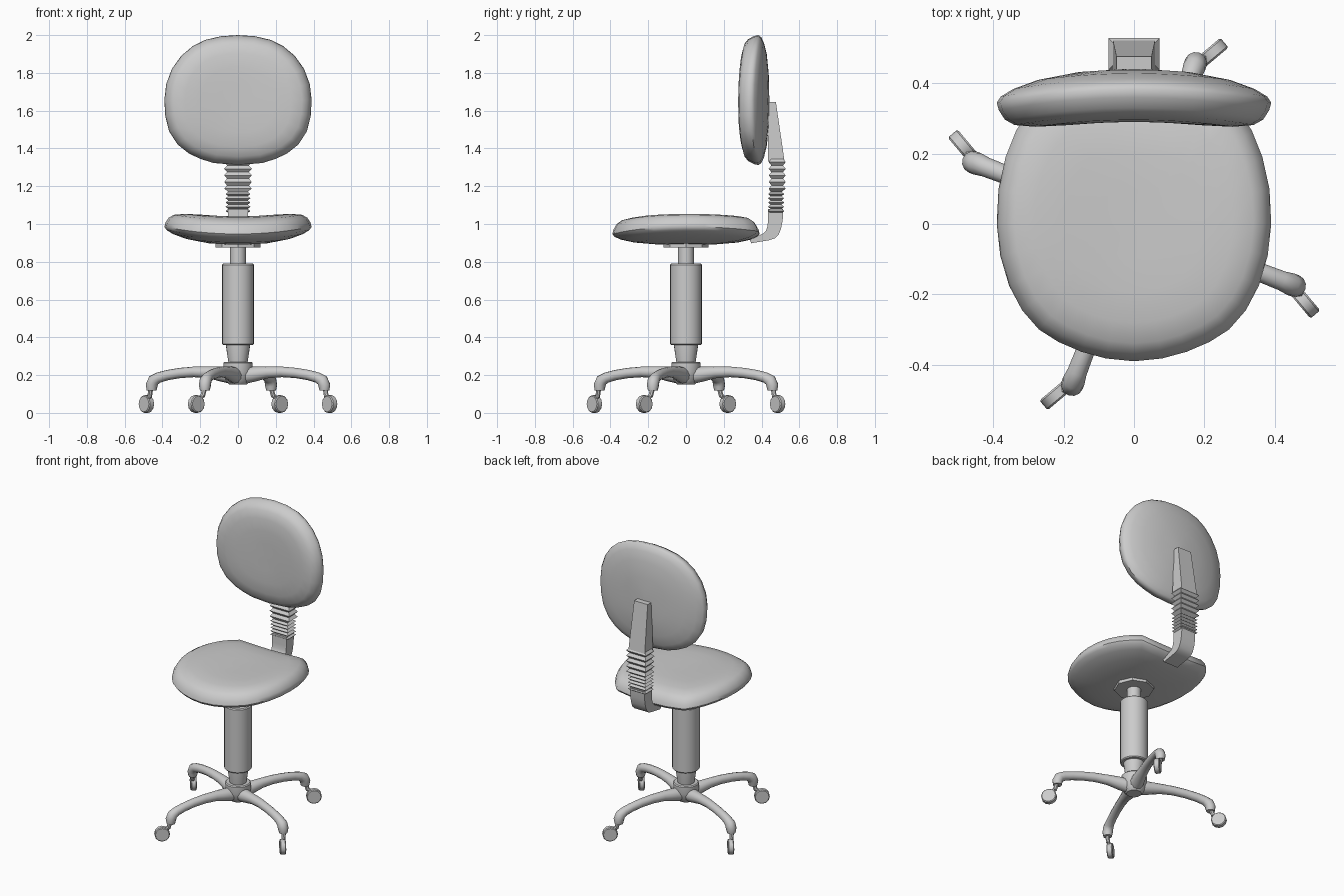
import bpy, bmesh
from math import sin, cos, radians, tau
from mathutils import Vector, Matrix

if "Cube" in bpy.data.objects:
    bpy.data.objects.remove(bpy.data.objects["Cube"])


def loft(name, rings, angle=40):
    """Skin closed rings of points and cap both ends."""
    bm = bmesh.new()
    vs = [[bm.verts.new(p) for p in r] for r in rings]
    n = len(vs[0])
    for a, b in zip(vs, vs[1:]):
        for i in range(n):
            j = (i + 1) % n
            bm.faces.new((a[i], a[j], b[j], b[i]))
    bm.faces.new(vs[0])
    bm.faces.new(vs[-1])
    bmesh.ops.recalc_face_normals(bm, faces=bm.faces)
    me = bpy.data.meshes.new(name)
    bm.to_mesh(me)
    bm.free()
    ob = bpy.data.objects.new(name, me)
    bpy.context.collection.objects.link(ob)
    bpy.ops.object.select_all(action='DESELECT')
    ob.select_set(True)
    bpy.context.view_layer.objects.active = ob
    bpy.ops.object.shade_smooth_by_angle(angle=radians(angle))
    return ob


def turned(name, profile, sides=24):
    """Upright turned part from (radius, z) pairs."""
    return loft(name, [[(r * cos(tau * i / sides), r * sin(tau * i / sides), z)
                        for i in range(sides)] for r, z in profile])


def cushion(name, half, place):
    """Padded cushion: mirrored outline, domed on both sides, sides curved up."""
    outline = half + [(-x, v) for x, v in half[-2:0:-1]]
    profile = [(.04, 1.04), (.25, 1.04), (.5, 1.04), (.72, 1.034), (.87, 1.02), (.94, 1.0),
               (.985, .97), (1, .947), (.97, .932), (.88, .917), (.7, .902),
               (.4, .892), (.04, .889)]
    return loft(name, [[place(x * s, v * s, h + .25 * (x * s) ** 2)
                        for x, v in outline] for s, h in profile], 50)


def bar(name, sections, angle=25):
    """Four-sided bar from (y, z, y, z, half width) sections."""
    return loft(name, [[(-w, y0, z0), (w, y0, z0), (w, y1, z1), (-w, y1, z1)]
                       for y0, z0, y1, z1, w in sections], angle)


# Cushions
seat_half = [(0, -.39), (.08, -.382), (.15, -.363), (.215, -.335), (.27, -.3),
             (.318, -.245), (.355, -.175), (.38, -.09), (.39, 0), (.385, .1),
             (.365, .19), (.335, .265), (.3, .32), (.25, .378), (.12, .388), (0, .39)]
cushion("seat", seat_half, lambda x, v, h: (x, v, h))

back_half = [(0, .344), (.09, .338), (.175, .318), (.24, .285), (.3, .235), (.35, .165),
             (.38, .085), (.39, 0), (.385, -.085), (.365, -.165), (.32, -.235),
             (.26, -.283), (.2, -.311), (.13, -.333), (0, -.344)]
cushion("backrest", back_half, lambda x, v, h: (x, 1.33 - h, 1.656 + v))

# Backrest support: tapered upright, pleated sleeve, bent lower arm
bar("back_upright", [(.43, 1.645, .476, 1.645, .05), (.435, 1.33, .522, 1.33, .06)])

pleats, z = [], 1.345
for pitch, count, w, y0, y1 in ((.035, 5, .073, .438, .528), (.0225, 5, .066, .434, .52)):
    for i in range(count):
        pleats.append((y0 + .014, z, y1 - .014, z, w - .015))
        pleats.append((y0, z - pitch / 2, y1, z - pitch / 2, w))
        z -= pitch
pleats.append((.448, z, .506, z, .05))
bar("pleated_sleeve", pleats, 10)

bar("back_arm", [(.435, 1.08, .514, 1.08, .053), (.434, 1.02, .512, 1.02, .053),
                 (.432, .99, .503, .975, .053), (.424, .966, .49, .943, .053),
                 (.408, .95, .47, .924, .053), (.39, .94, .44, .914, .053),
                 (.335, .925, .345, .898, .053)], 35)

# Column
turned("seat_plate", [(.12, .9), (.12, .875)], 8)
turned("gas_lift", [(.042, .89), (.042, .77)])
turned("column_cover", [(.078, .79), (.084, .784), (.084, .366), (.078, .36)])
turned("column_cone", [(.063, .37), (.063, .35), (.05, .26)])
turned("hub", [(.072, .27), (.078, .264), (.078, .22), (.065, .17), (.045, .15)])

# Star base: arched legs with swivelled casters
path = [(.02, .195, .045), (.09, .205, .04), (.17, .215, .031), (.25, .217, .028),
        (.33, .211, .027), (.4, .2, .027), (.45, .187, .028), (.478, .172, .032),
        (.49, .145, .032), (.49, .118, .026)]


def rod(name, a, b, r, sides, bevel=0):
    """Straight cylinder between two points, optionally with softened rims."""
    d = b - a
    q = d.to_track_quat('Z', 'Y')
    steps = [(0, r), (1, r)]
    if bevel:
        t = bevel / d.length
        steps = [(0, r - bevel), (t, r), (1 - t, r), (1, r - bevel)]
    return loft(name, [[a + d * t + q @ Vector((s * cos(tau * i / sides), s * sin(tau * i / sides), 0))
                        for i in range(sides)] for t, s in steps])


for k in range(4):
    turn = Matrix.Rotation(radians(-21 + 90 * k), 3, 'Z')
    pts = [Vector((x, 0, z)) for x, z, r in path]
    rings = []
    for i, p in enumerate(pts):
        t = (pts[min(i + 1, len(pts) - 1)] - pts[max(i - 1, 0)]).normalized()
        up = Vector((-t.z, 0, t.x))
        r = path[i][2]
        rings.append([turn @ (p + r * (Vector((0, cos(tau * j / 12), 0)) + up * sin(tau * j / 12)))
                      for j in range(12)])
    loft(f"base_leg_{k + 1}", rings, 50)

    a = radians(-24.5 + 90 * k)
    centre = Vector((.533 * cos(a), .533 * sin(a), .047))
    b = radians(-50 + 90 * k)
    axle = Vector((-sin(b), cos(b), 0)) * .018
    rod(f"caster_wheel_{k + 1}", centre - axle, centre + axle, .047, 12, .005)
    top = turn @ Vector((.495, 0, .125))
    low = top.lerp(centre, .25)
    low.z = .085
    rod(f"caster_stem_{k + 1}", top, low, .013, 8)
    rod(f"caster_fork_{k + 1}", low + Vector((0, 0, .008)), centre, .012, 8)
